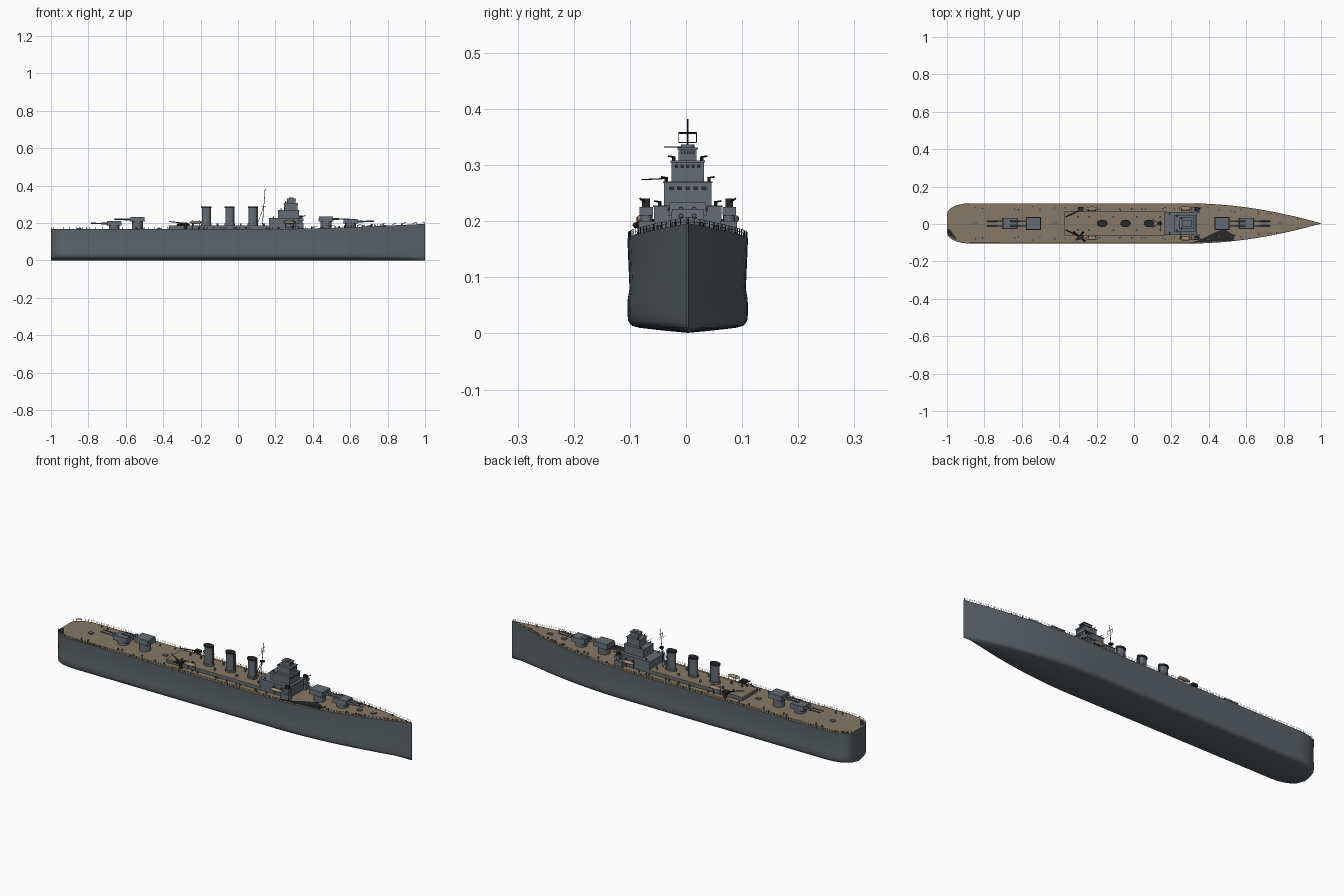
import bpy, bmesh, math, random
from mathutils import Vector, Matrix

cube = bpy.data.objects.get("Cube")
if cube:
    bpy.data.objects.remove(cube)
random.seed(4)
CENTRE_Y = 0.003
BEAM = 0.1075


def material(name, rgb):
    m = bpy.data.materials.new(name)
    m.use_nodes = True
    m.diffuse_color = (*rgb, 1)
    m.node_tree.nodes["Principled BSDF"].inputs["Base Color"].default_value = (*rgb, 1)
    return m


HULL = material("hull grey", (0.105, 0.125, 0.14))
GREY = material("upperworks grey", (0.13, 0.15, 0.17))
WOOD = material("deck wood", (0.24, 0.19, 0.135))
DARK = material("dark fittings", (0.02, 0.021, 0.023))
TAN = material("boat tan", (0.34, 0.26, 0.17))


class Part:
    """Collects primitives into one mesh object."""

    def __init__(self):
        self.bm = bmesh.new()

    def box(self, x0, x1, y0, y1, z0, z1, taper=1.0):
        mat = Matrix.Translation(((x0 + x1) / 2, (y0 + y1) / 2, (z0 + z1) / 2))
        mat = mat @ Matrix.Diagonal((x1 - x0, y1 - y0, z1 - z0, 1))
        vs = bmesh.ops.create_cube(self.bm, size=1)["verts"]
        for v in vs:
            if v.co.z > 0:
                v.co.x *= taper
                v.co.y *= taper
            v.co = mat @ v.co

    def cyl(self, x, y, z0, z1, rx, ry=None, n=16, top=1.0):
        mat = Matrix.Translation((x, y, (z0 + z1) / 2)) @ Matrix.Diagonal((rx, ry or rx, z1 - z0, 1))
        bmesh.ops.create_cone(self.bm, cap_ends=True, segments=n, radius1=1,
                              radius2=top, depth=1, matrix=mat)

    def rod(self, p, q, r, n=4):
        p, q = Vector(p), Vector(q)
        d = q - p
        mat = Matrix.Translation((p + q) / 2) @ d.to_track_quat("Z", "Y").to_matrix().to_4x4()
        bmesh.ops.create_cone(self.bm, cap_ends=True, segments=n, radius1=r,
                              radius2=r, depth=d.length, matrix=mat)

    def ball(self, x, y, z, sx, sy, sz):
        mat = Matrix.Translation((x, y, z)) @ Matrix.Diagonal((sx, sy, sz, 1))
        bmesh.ops.create_uvsphere(self.bm, u_segments=12, v_segments=8, radius=1, matrix=mat)

    def face(self, pts):
        return self.bm.faces.new([self.bm.verts.new(p) for p in pts])

    def finish(self, name, mat, angle=45):
        bmesh.ops.recalc_face_normals(self.bm, faces=self.bm.faces)
        for f in self.bm.faces:
            f.smooth = True
        for e in self.bm.edges:
            e.smooth = e.calc_face_angle(0) < math.radians(angle)
        me = bpy.data.meshes.new(name)
        self.bm.to_mesh(me)
        self.bm.free()
        me.materials.append(mat)
        ob = bpy.data.objects.new(name, me)
        ob.location.y = CENTRE_Y
        bpy.context.collection.objects.link(ob)


def half(x):
    if x < -0.88:
        t = min(1, (-0.88 - x) / 0.12)
        return BEAM * (0.45 + 0.55 * math.sqrt(1 - t * t))
    if x > 0.3:
        return max(0.0012, BEAM * (1 - ((x - 0.3) / 0.7) ** 1.9))
    return BEAM


def deck_z(x):
    return 0.168 + 0.028 * (max(0, x - 0.2) / 0.8) ** 1.5


# Hull lofted through stations, with a slight tumblehome and rounded bilge
stations = [-1, -0.995, -0.985, -0.97, -0.945, -0.915, -0.88]
stations += [-0.8 + 0.1 * i for i in range(11)] + [0.25 + 0.05 * i for i in range(16)]
side = [(0.965, 0.08), (0.995, 0.06), (1, 0.035), (0.985, 0.022),
        (0.93, 0.014), (0.8, 0.010), (0.4, 0.005)]
hull = Part()
rings = []
for x in stations:
    prof = [(1, deck_z(x))] + side
    ring = prof + [(0, 0.001)] + [(-f, z) for f, z in reversed(prof)]
    rings.append([hull.bm.verts.new((x, f * half(x), z)) for f, z in ring])
for a, b in zip(rings, rings[1:]):
    for i in range(len(a) - 1):
        hull.bm.faces.new((a[i], a[i + 1], b[i + 1], b[i]))
hull.bm.faces.new(rings[0])
hull.bm.faces.new(rings[-1])
hull.finish("hull", HULL)

# Planked main deck
deck = Part()
pairs = [[deck.bm.verts.new((x, s * half(x), deck_z(x))) for s in (-1, 1)] for x in stations]
for (a, b), (c, d) in zip(pairs, pairs[1:]):
    deck.bm.faces.new((a, c, d, b))
deck.finish("main_deck", WOOD)

# Dark patches on the deck
patch = Part()
for outline in ([(0.3, -0.104), (0.53, -0.092), (0.54, -0.065), (0.48, -0.03), (0.42, -0.053), (0.35, -0.088)],
                [(-0.993, -0.062), (-0.95, -0.088), (-0.95, -0.08), (-0.985, -0.03), (-0.996, -0.03)],
                [(-0.88, -0.107), (-0.72, -0.107), (-0.72, -0.102), (-0.88, -0.102)]):
    patch.face([(x, y, deck_z(x) + 0.002) for x, y in outline])
patch.finish("deck_dark_patches", DARK)

# Long low deckhouse with planked roof
house = Part()
house.box(-0.37, 0.17, -0.062, 0.062, 0.165, 0.183)
house.finish("deckhouse", GREY)
roof = Part()
roof.box(-0.372, 0.17, -0.064, 0.064, 0.183, 0.187)
roof.finish("deckhouse_roof", WOOD)

# Stepped bridge tower
bridge = Part()
for x0, x1, w, z0, z1 in ((0.165, 0.335, 0.06, 0.165, 0.228), (0.215, 0.325, 0.042, 0.228, 0.271),
                          (0.245, 0.318, 0.029, 0.271, 0.308), (0.262, 0.308, 0.016, 0.308, 0.331)):
    bridge.box(x0, x1, -w, w, z0, z1)
    bridge.box(x0 - 0.002, x1 + 0.003, -w - 0.002, w + 0.002, z1 - 0.003, z1)
bridge.cyl(0.285, 0, 0.331, 0.337, 0.012)
bridge.finish("bridge_tower", GREY)
windows = Part()
for x, w, z in ((0.3265, 0.036, 0.256), (0.3195, 0.025, 0.295), (0.3095, 0.013, 0.32)):
    for i in range(5):
        y = w * (i - 2) / 2.5
        windows.box(x - 0.002, x, y - w * 0.12, y + w * 0.12, z, z + 0.006)
windows.finish("bridge_windows", DARK)

# Three oval funnels with dark caps
funnels, caps = Part(), Part()
for x in (-0.17, -0.045, 0.08):
    funnels.cyl(x, 0, 0.185, 0.28, 0.023, 0.016, 20)
    funnels.cyl(x, 0, 0.185, 0.197, 0.028, 0.02, 20)
    caps.cyl(x, 0, 0.28, 0.289, 0.027, 0.019, 20)
    for s in (-1, 1):
        funnels.rod((x + 0.024, s * 0.006, 0.187), (x + 0.024, s * 0.006, 0.28), 0.002, 6)
funnels.finish("funnels", GREY)
caps.finish("funnel_caps", DARK)

# Twin gun turrets, superfiring fore and aft
guns = (("forward_upper", 0.47, 0.209, 0.034, 1), ("forward_lower", 0.602, 0.197, 0.03, 1),
        ("aft_upper", -0.538, 0.208, 0.034, -1), ("aft_lower", -0.662, 0.186, 0.03, -1))
for name, x, z, w, s in guns:
    t = Part()
    t.cyl(x, 0, 0.16, z, 0.029, n=24)
    t.box(x - 0.04, x + 0.04, -w, w, z, z + 0.025, 0.93)
    t.finish(name + "_turret", GREY)
    b = Part()
    for y in (-0.012, 0.012):
        b.rod((x + s * 0.035, y, z + 0.012), (x + s * 0.07, y, z + 0.012), 0.005, 10)
        b.rod((x + s * 0.07, y, z + 0.012), (x + s * 0.125, y, z + 0.013), 0.0032, 10)
    b.finish(name + "_barrels", GREY)

# Raked tripod mast with platform and aerial frame
mast = Part()
mast.rod((0.13, 0, 0.185), (0.145, 0, 0.382), 0.0015, 6)
for s in (-1, 1):
    mast.rod((0.1, s * 0.02, 0.185), (0.138, 0, 0.29), 0.0012, 6)
    mast.rod((0.143, s * 0.016, 0.34), (0.143, s * 0.016, 0.358), 0.0008)
for z in (0.34, 0.356, 0.358):
    mast.rod((0.143, -0.016, z), (0.143, 0.016, z), 0.0008)
mast.cyl(0.138, 0, 0.285, 0.289, 0.012)
mast.rod((0.143, -0.042, 0.332), (0.143, 0.012, 0.332), 0.0008)
mast.finish("mast", DARK)

# Secondary mounts, sponsons and light guns
mounts, light = Part(), Part()
for s in (-1, 1):
    mounts.box(0.305, 0.35, min(s * 0.058, s * 0.088), max(s * 0.058, s * 0.088), 0.165, 0.2)
    mounts.cyl(0.335, s * 0.074, 0.2, 0.21, 0.01)
    mounts.box(0.32, 0.35, s * 0.074 - 0.012, s * 0.074 + 0.012, 0.21, 0.225)
    light.box(0.325, 0.345, s * 0.074 - 0.007, s * 0.074 + 0.007, 0.225, 0.24)
    light.rod((0.335, s * 0.072, 0.232), (0.36, s * 0.085, 0.24), 0.002)
    for x, y, z in ((0.23, 0.038, 0.271), (0.255, 0.025, 0.308), (0.19, 0.05, 0.228)):
        light.cyl(x, s * y, z, z + 0.006, 0.003, n=8)
        light.rod((x, s * (y - 0.003), z + 0.006), (x, s * (y + 0.01), z + 0.008), 0.0015)
    for y in (0.012, 0.034):
        light.cyl(0.331, s * y, 0.218, 0.226, 0.005, n=8)
light.rod((0.25, -0.082, 0.274), (0.25, -0.04, 0.276), 0.001)
mounts.finish("side_mounts", GREY)
light.finish("light_guns", DARK)

# Ship's boats hung on davits
boats, davits = Part(), Part()
for x, y, z in ((0.275, 0.08, 0.204), (-0.225, 0.078, 0.204)):
    for s in (-1, 1):
        boats.ball(x, s * y, z, 0.034, 0.012, 0.008)
        for dx in (-0.02, 0.02):
            davits.rod((x + dx, s * 0.064, 0.166), (x + dx, s * 0.064, 0.214), 0.0012)
            davits.rod((x + dx, s * 0.064, 0.214), (x + dx, s * y, 0.216), 0.0012)
boats.finish("boats", TAN)
davits.finish("davits", DARK)

# Cranes and crossed catapult beams amidships
crane = Part()
for s in (-1, 1):
    crane.cyl(-0.28, s * 0.075, 0.165, 0.2, 0.009, n=10)
    crane.rod((-0.28, s * 0.075, 0.198), (-0.365, s * 0.035, 0.208), 0.0025)
    crane.box(-0.3, -0.27, s * 0.075 - 0.012, s * 0.075 + 0.012, 0.19, 0.203)
crane.rod((-0.325, -0.045, 0.193), (-0.26, -0.095, 0.193), 0.005)
crane.rod((-0.31, -0.09, 0.197), (-0.27, -0.045, 0.197), 0.004)
crane.finish("cranes_and_catapult", DARK)

# Bollards, vents and hatches scattered in mirrored pairs
fittings = Part()
for i in range(30):
    x = random.uniform(-0.93, 0.88)
    y = half(x) * random.uniform(0.66, 0.85)
    for s in (-1, 1):
        fittings.cyl(x, s * y, deck_z(x), deck_z(x) + 0.009, 0.0035, n=8)
for x in (-0.85, -0.42, 0.7, 0.78):
    fittings.box(x - 0.012, x + 0.012, -0.009, 0.009, deck_z(x), deck_z(x) + 0.005)
for x in (-0.3, -0.24, -0.11, 0.015, 0.14):
    for s in (-1, 1):
        fittings.cyl(x, s * 0.035, 0.186, 0.199, 0.005, n=8)
fittings.finish("deck_fittings", GREY)

# Guard rails round the deck edge
rails = Part()
for s in (-1, 1):
    xs = [-0.998, -0.985, -0.965, -0.935] + [-0.9 + 0.035 * i for i in range(54)] + [0.995]
    pts = [Vector((x, s * half(x) * 0.985, deck_z(x))) for x in xs]
    for p in pts:
        rails.rod(p, p + Vector((0, 0, 0.011)), 0.0008)
    for p, q in zip(pts, pts[1:]):
        for h in (0.006, 0.011):
            rails.rod(p + Vector((0, 0, h)), q + Vector((0, 0, h)), 0.0004, 3)
rails.finish("guard_rails", DARK)
